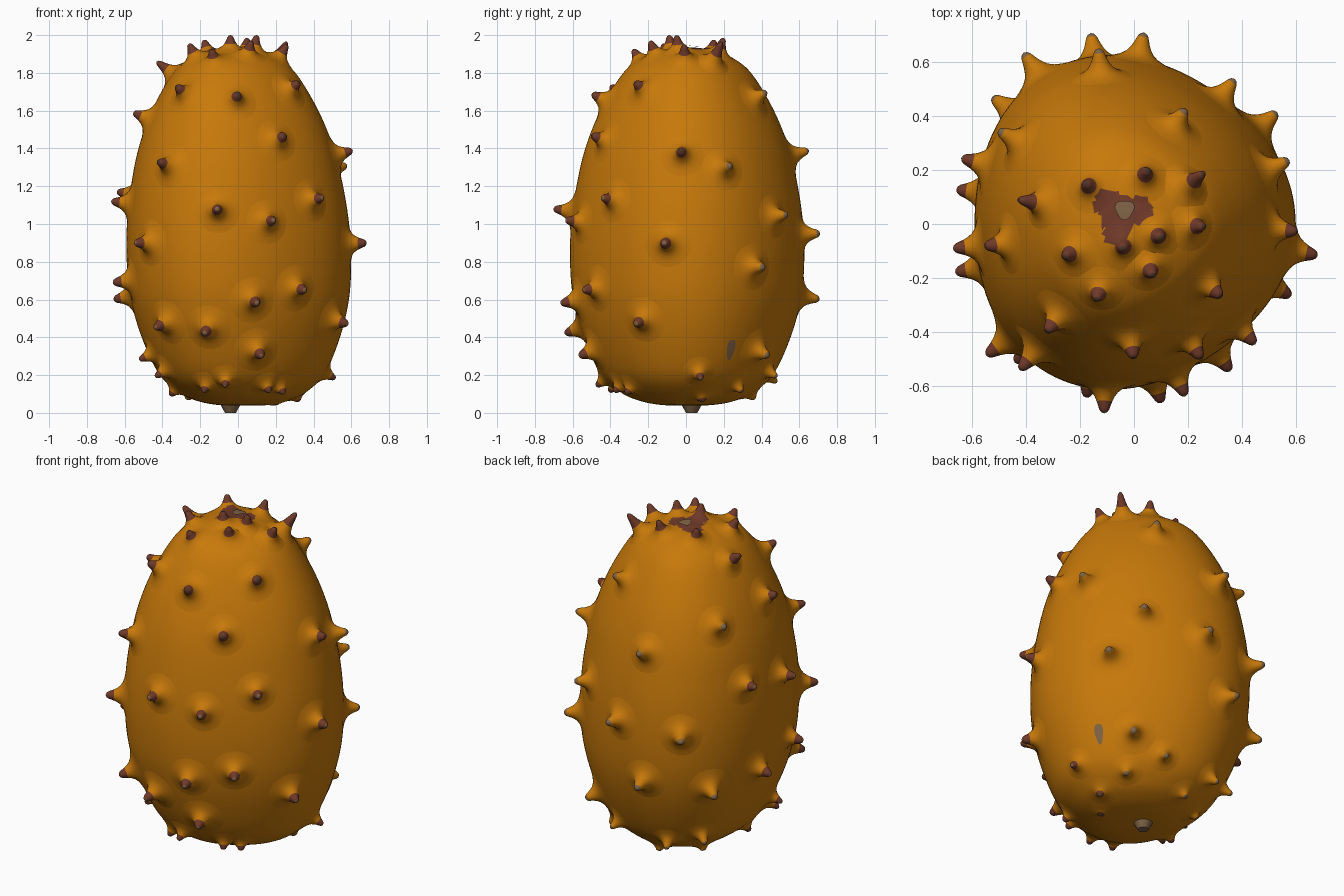
import bpy, bmesh, math
from mathutils import Vector
from mathutils.bvhtree import BVHTree

if "Cube" in bpy.data.objects:
    bpy.data.objects.remove(bpy.data.objects["Cube"])


def material(name, rgb):
    m = bpy.data.materials.new(name)
    m.diffuse_color = (*rgb, 1)
    m.use_nodes = True
    m.node_tree.nodes["Principled BSDF"].inputs["Base Color"].default_value = m.diffuse_color
    return m


ORANGE = material("orange rind", (0.57, 0.19, 0.003))
MAROON = material("maroon spike tip", (0.16, 0.042, 0.022))
GREY = material("grey brown scar", (0.21, 0.125, 0.06))
DARK = material("dark brown point", (0.07, 0.035, 0.022))


def make_object(name, bm, mats):
    me = bpy.data.meshes.new(name)
    bm.normal_update()
    bm.to_mesh(me)
    for p in me.polygons:
        p.use_smooth = True
    for m in mats:
        me.materials.append(m)
    ob = bpy.data.objects.new(name, me)
    bpy.context.collection.objects.link(ob)
    return ob


# Fruit profile (radius, height), smoothed with a Catmull-Rom spline
KEYS = [(0, .038), (.14, .043), (.25, .066), (.345, .112), (.445, .21), (.53, .4),
        (.583, .6), (.6, .8), (.594, 1.0), (.567, 1.2), (.522, 1.4),
        (.445, 1.6), (.335, 1.79), (.24, 1.875), (.13, 1.92), (0, 1.935)]


def smooth_profile(keys, steps):
    pts = [Vector(k) for k in keys]
    ext = [Vector((-pts[1].x, pts[1].y))] + pts + [Vector((-pts[-2].x, pts[-2].y))]
    out = []
    for i in range(1, len(ext) - 2):
        a, b, c, d = ext[i - 1:i + 3]
        for s in range(steps):
            t = s / steps
            out.append(0.5 * (2 * b + (c - a) * t + (2 * a - 5 * b + 4 * c - d) * t * t
                              + (3 * b - a - 3 * c + d) * t ** 3))
    return out + [pts[-1]]


PROFILE = smooth_profile(KEYS, 8)


def radius(z):
    for p, q in zip(PROFILE, PROFILE[1:]):
        if p.y <= z <= q.y and q.y > p.y:
            return p.x + (q.x - p.x) * (z - p.y) / (q.y - p.y)
    return 0.2


def on_body(a, r, z):
    # Uneven cross-section: fuller on the left diagonals, flatter on the right ones
    k = 1 - 0.042 * math.cos(a) + 0.042 * math.cos(3 * a)
    return Vector((r * k * 0.99 * math.cos(a) + 0.025 * (1 - z),
                   r * k * 1.02 * math.sin(a) + 0.006, z))


def in_blotch(c):
    # Maroon blotch at the crown
    dx, dy = c.x + 0.05, c.y - 0.035
    a = math.atan2(dy, dx)
    return c.z > 1.8 and math.hypot(dx, dy) < 0.095 + 0.025 * math.cos(3 * a - 0.9)


# Fruit body
SEG = 128
bm = bmesh.new()
rings = [[bm.verts.new(on_body(2 * math.pi * i / SEG, p.x, p.y)) for i in range(SEG)]
         for p in PROFILE[1:-1]]
low = bm.verts.new(on_body(0, 0, PROFILE[0].y))
high = bm.verts.new(on_body(0, 0, PROFILE[-1].y))
for lo, hi in zip(rings, rings[1:]):
    for i in range(SEG):
        j = (i + 1) % SEG
        bm.faces.new((lo[i], lo[j], hi[j], hi[i]))
for i in range(SEG):
    j = (i + 1) % SEG
    bm.faces.new((low, rings[0][j], rings[0][i]))
    bm.faces.new((high, rings[-1][i], rings[-1][j]))
for f in bm.faces:
    f.material_index = int(in_blotch(f.calc_center_median()))
bm.normal_update()
tree = BVHTree.FromBMesh(bm)
make_object("fruit_body", bm, [ORANGE, MAROON])
bm.free()

# Spikes: (ring radius, share of height)
SPIKE = [(.15, -.02), (.125, .008), (.10, .04), (.075, .11), (.055, .23), (.041, .40),
         (.032, .57), (.026, .72), (.021, .85), (.013, .95)]
spikes = bmesh.new()


def add_spike(tip, width, colour_from, colour):
    tip = Vector(tip)
    base = tree.find_nearest(tip)[0]
    n = tip - base
    height = n.length
    n.normalize()
    u = n.orthogonal().normalized()
    v = n.cross(u)
    count, prev = 20, None
    for r, h in SPIKE:
        ring = []
        for i in range(count):
            t = 2 * math.pi * i / count
            flat = base + (u * math.cos(t) + v * math.sin(t)) * r * width
            skin = tree.find_nearest(flat)[0]
            p = skin.lerp(flat, min(1, max(0, h * 2))) + n * height * h
            ring.append(spikes.verts.new(p))
        if prev:
            for i in range(count):
                j = (i + 1) % count
                f = spikes.faces.new((prev[i], prev[j], ring[j], ring[i]))
                f.material_index = colour if h > colour_from else 0
                if f.material_index == 0 and in_blotch(f.calc_center_median()):
                    f.material_index = 1
        prev = ring
    point = spikes.verts.new(tip)
    for i in range(count):
        f = spikes.faces.new((prev[i], prev[(i + 1) % count], point))
        f.material_index = 3 if tip.z > 1.3 and colour == 1 else 2


# Crown spike tips
CROWN = [(-.43, .09, 1.86), (.05, .2, 1.985), (.26, .19, 1.965), (-.18, .15, 1.975),
         (.26, -.01, 1.95), (.10, -.05, 2.0), (-.04, -.09, 2.0), (-.26, -.12, 1.955),
         (.07, -.19, 1.97), (-.14, -.28, 1.925)]
for tip in CROWN:
    add_spike(tip, 0.75, 0.45, 1)

# Side spikes as (angle from +x, height)
UPPER = [(-128, 1.73), (-88, 1.69), (-38, 1.75), (-62, 1.47), (-128, 1.33), (-99, 1.08),
         (-73, 1.02), (-44, 1.14), (-3, 1.39), (21, 1.31), (54, 1.05), (63, 1.70),
         (101, 1.39), (146, 1.54), (160, 1.17), (-172, 1.12), (-171, 1.59)]
MIDDLE = [(-10, .90), (37, .77), (87, .95), (124, .92), (-139, .90), (-165, .69),
          (170, .60), (-57, .65), (-82, .58), (104, .60), (140, .55), (-132, .45),
          (-107, .42), (-25, .47), (-79, .30), (50, .30)]
LOWER = [(8, .18), (-162, .28), (-150, .19), (72, .19), (116, .16), (45, .11), (139, .2),
         (-101, .14), (-117, .11), (-69, .11), (-55, .10), (-17, .04), (15, .06),
         (105, .07), (145, .07), (-165, .09)]
for group, reach, width in ((UPPER, .1, .9), (MIDDLE, .1, .95), (LOWER, .085, .7)):
    for deg, z in group:
        back = 15 < deg < 155
        tip = on_body(math.radians(deg), radius(z) + reach, z)
        add_spike(tip, width, 0.85 if back else 0.7, 2 if back else 1)
make_object("spikes", spikes, [ORANGE, MAROON, GREY, DARK])
spikes.free()


# Thin scar plates laid on the skin
def add_patch(name, centre, du, dv, su, sv, mat, lift=0.004):
    pb = bmesh.new()
    du, dv, centre = Vector(du), Vector(dv), Vector(centre)

    def skin(p):
        q, n, _, _ = tree.find_nearest(p)
        return q + n * lift
    mid = pb.verts.new(skin(centre))
    prev = None
    for k in (0.5, 1.0):
        ring = []
        for i in range(20):
            t = 2 * math.pi * i / 20
            w = k * (1 + 0.12 * math.sin(3 * t))
            ring.append(pb.verts.new(skin(centre + du * su * w * math.cos(t)
                                          + dv * sv * w * math.sin(t))))
        for i in range(20):
            j = (i + 1) % 20
            if prev:
                pb.faces.new((prev[i], ring[i], ring[j], prev[j]))
            else:
                pb.faces.new((mid, ring[i], ring[j]))
        prev = ring
    make_object(name, pb, [mat])
    pb.free()


add_patch("side_scar", (.47, .25, .33), (-.46, .88, 0), (.2, .1, .97), .026, .06, GREY)
add_patch("crown_scar", (-.035, .055, 1.95), (1, 0, 0), (0, 1, 0), .036, .036, GREY, .009)

# Stem stub underneath
sb = bmesh.new()
bmesh.ops.create_cone(sb, cap_ends=True, segments=14, radius1=.03, radius2=.055, depth=.045)
bmesh.ops.translate(sb, vec=(-.04, .03, .0225), verts=sb.verts)
stub = make_object("stem_stub", sb, [GREY])
sb.free()
bpy.context.view_layer.objects.active = stub
stub.select_set(True)
bpy.ops.object.shade_smooth_by_angle()
